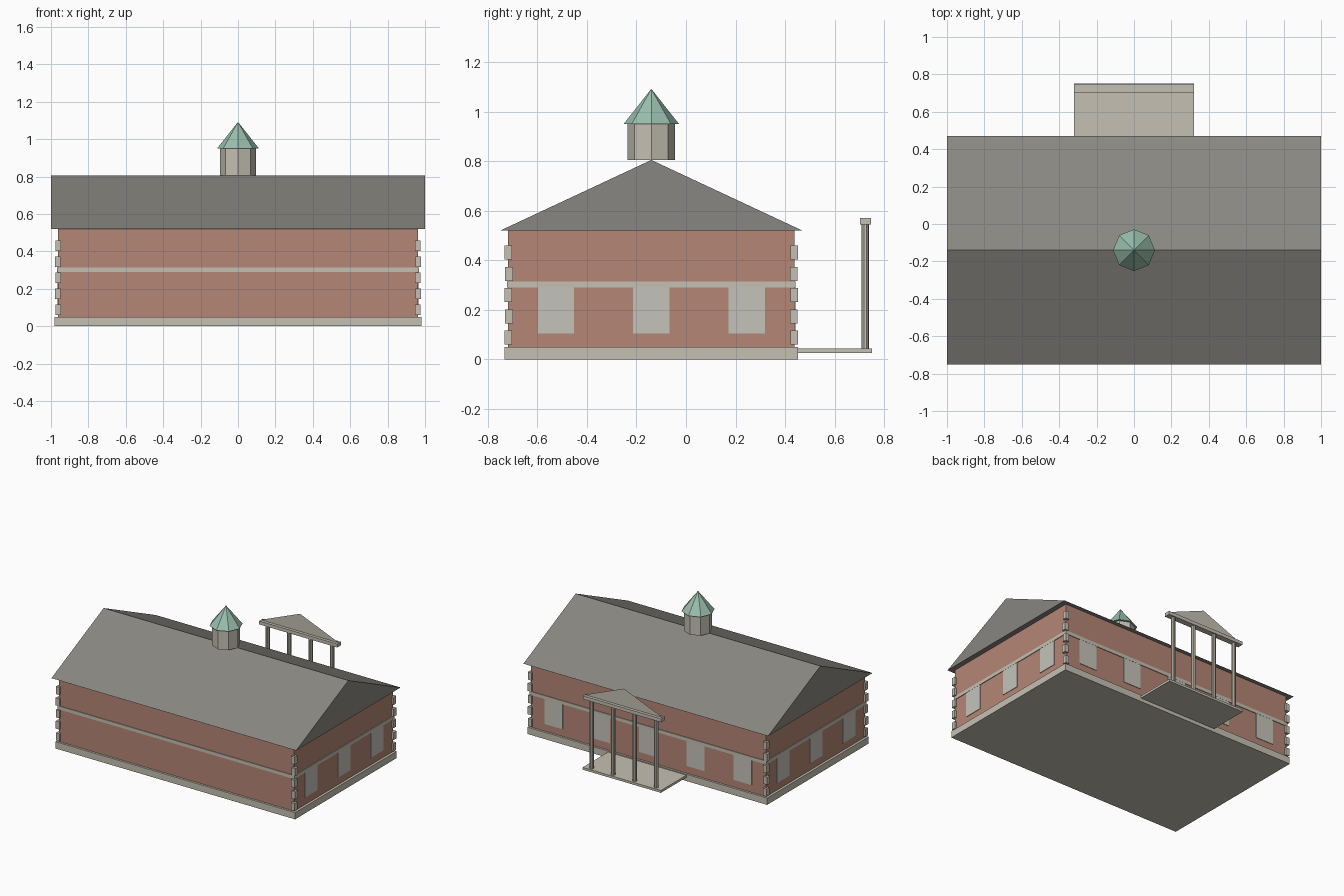
import bpy, bmesh, math
from mathutils import Vector

if "Cube" in bpy.data.objects:
    bpy.data.objects.remove(bpy.data.objects["Cube"])


def material(name, rgb):
    m = bpy.data.materials.new(name)
    m.diffuse_color = (*rgb, 1)
    m.use_nodes = True
    m.node_tree.nodes["Principled BSDF"].inputs["Base Color"].default_value = m.diffuse_color
    return m


BRICK = material("brick", (0.46, 0.24, 0.18))
STONE = material("stone", (0.56, 0.53, 0.45))
SLATE = material("slate", (0.25, 0.24, 0.22))
COPPER = material("copper", (0.32, 0.52, 0.42))
GLASS = material("pane", (0.56, 0.55, 0.49))
CY = -0.14  # centre line of the main block


def finish(name, bm, mat):
    bmesh.ops.recalc_face_normals(bm, faces=bm.faces)
    me = bpy.data.meshes.new(name)
    bm.to_mesh(me)
    bm.free()
    me.materials.append(mat)
    ob = bpy.data.objects.new(name, me)
    bpy.context.collection.objects.link(ob)
    return ob


def add_box(bm, x, y, z):
    geo = bmesh.ops.create_cube(bm, size=1)
    for v in geo["verts"]:
        v.co = Vector([(r[0] + r[1]) / 2 + c * (r[1] - r[0]) for r, c in zip((x, y, z), v.co)])


def box(name, x, y, z, mat):
    bm = bmesh.new()
    add_box(bm, x, y, z)
    return finish(name, bm, mat)


def cone(name, sides, r1, r2, loc, z0, z1, mat):
    bm = bmesh.new()
    bmesh.ops.create_cone(bm, cap_ends=True, segments=sides, radius1=r1, radius2=r2, depth=z1 - z0)
    bmesh.ops.translate(bm, verts=bm.verts, vec=(*loc, (z0 + z1) / 2))
    return finish(name, bm, mat)


# Main block
box("plinth", (-0.98, 0.98), (CY - 0.593, CY + 0.593), (0, 0.05), STONE)
box("walls", (-0.962, 0.962), (CY - 0.578, CY + 0.578), (0.05, 0.52), BRICK)
box("belt_course", (-0.967, 0.967), (CY - 0.583, CY + 0.583), (0.29, 0.315), STONE)

# Gabled roof, a solid prism
bm = bmesh.new()
profile = [bm.verts.new((-1, y, z)) for y, z in ((-0.75, 0.52), (0.47, 0.52), (CY, 0.805))]
ext = bmesh.ops.extrude_face_region(bm, geom=[bm.faces.new(profile)])
bmesh.ops.translate(bm, verts=[v for v in ext["geom"] if isinstance(v, bmesh.types.BMVert)], vec=(2, 0, 0))
bm.faces.ensure_lookup_table()
if len(bm.faces) == 4:
    bm.faces.new(profile)
finish("roof", bm, SLATE)

# Corner quoins
bm = bmesh.new()
for sx in (-1, 1):
    for sy in (-1, 1):
        for i in range(5):
            z = 0.088 + i * 0.0857
            d = 0.003 * (i % 2)
            xs = sorted((sx * (0.946 + d), sx * (0.976 + d)))
            ys = sorted((CY + sy * (0.562 - d), CY + sy * (0.593 - d)))
            add_box(bm, xs, ys, (z - 0.028, z + 0.028))
finish("quoins", bm, STONE)

# Windows on the two ends and the porch side
bm = bmesh.new()
for sx in (-1, 1):
    for i in (-1, 0, 1):
        y = CY + i * 0.385
        add_box(bm, sorted((sx * 0.95, sx * 0.966)), (y - 0.073, y + 0.073), (0.105, 0.29))
for i in range(-2, 3):
    x = i * 0.386
    add_box(bm, (x - 0.073, x + 0.073), (CY + 0.57, CY + 0.582), (0.105, 0.29))
finish("windows", bm, GLASS)

# Cupola
cone("cupola_drum", 8, 0.096, 0.096, (0, CY), 0.805, 0.95, STONE)
cone("cupola_roof", 8, 0.112, 0, (0, CY), 0.95, 1.092, COPPER)

# Porch
box("porch_floor", (-0.32, 0.32), (0.44, 0.75), (0.026, 0.043), STONE)
for i in range(4):
    cone(f"porch_column_{i + 1}", 10, 0.0155, 0.0155, (-0.264 + i * 0.176, 0.723), 0.043, 0.545, STONE)
box("porch_beam", (-0.32, 0.32), (0.702, 0.746), (0.545, 0.57), STONE)

# Thin upright pediment above the beam
bm = bmesh.new()
bm.faces.new([bm.verts.new((x, 0.724, z)) for x, z in ((0.32, 0.57), (-0.32, 0.57), (0, 0.70))])
finish("porch_pediment", bm, STONE)
